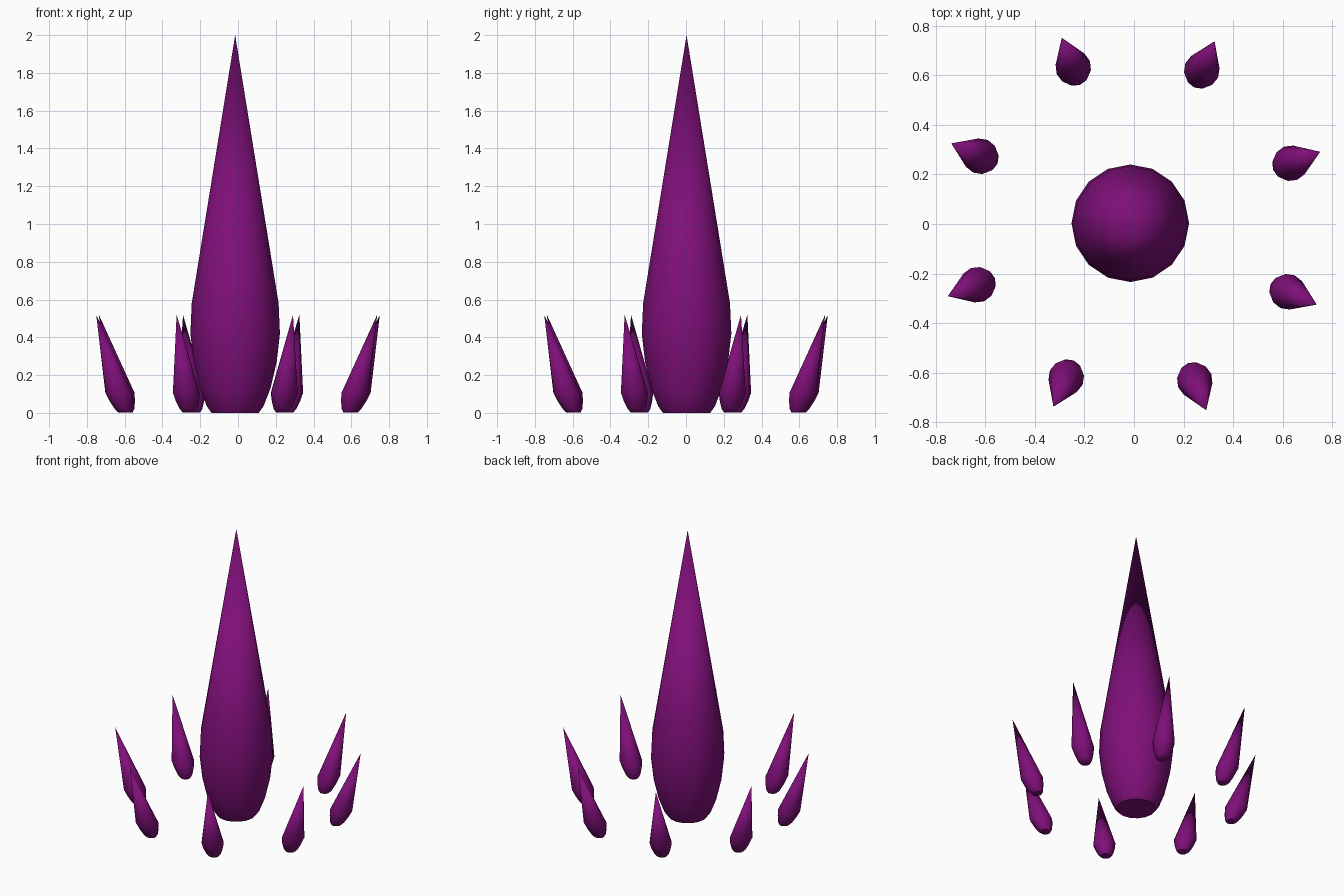
import bpy, bmesh, math
from mathutils import Vector

if "Cube" in bpy.data.objects:
    bpy.data.objects.remove(bpy.data.objects["Cube"])

purple = bpy.data.materials.new("purple")
purple.diffuse_color = (0.21, 0.005, 0.19, 1)
purple.use_nodes = True
purple.node_tree.nodes["Principled BSDF"].inputs["Base Color"].default_value = purple.diffuse_color


def spike(name, profile, sides, base, lean=0.0, angle=0.0):
    """Closed lathe of (radius, z) rings ending in a point; rings shift outward with height."""
    bm = bmesh.new()
    out = Vector((math.cos(angle), math.sin(angle), 0))
    rings = []
    for r, z in profile[:-1]:
        c = Vector(base) + out * lean * z + Vector((0, 0, z))
        rings.append([bm.verts.new(c + Vector((r * math.cos(angle + 2 * math.pi * i / sides),
                                               r * math.sin(angle + 2 * math.pi * i / sides), 0)))
                      for i in range(sides)])
    z = profile[-1][1]
    tip = bm.verts.new(Vector(base) + out * lean * z + Vector((0, 0, z)))
    bm.faces.new(rings[0][::-1])
    for a, b in zip(rings, rings[1:]):
        for i in range(sides):
            j = (i + 1) % sides
            bm.faces.new((a[i], a[j], b[j], b[i]))
    for i in range(sides):
        bm.faces.new((rings[-1][i], rings[-1][(i + 1) % sides], tip))
    me = bpy.data.meshes.new(name)
    bm.to_mesh(me)
    bm.free()
    ob = bpy.data.objects.new(name, me)
    bpy.context.collection.objects.link(ob)
    me.materials.append(purple)
    bpy.ops.object.select_all(action='DESELECT')
    ob.select_set(True)
    bpy.context.view_layer.objects.active = ob
    bpy.ops.object.shade_smooth_by_angle(angle=math.radians(50))
    return ob


# Tall central spike
spike("central_spike",
      [(0.125, 0), (0.15, 0.035), (0.187, 0.13), (0.22, 0.27),
       (0.237, 0.42), (0.23, 0.58), (0, 2.0)],
      16, (-0.015, 0.003, 0))

# Ring of eight small spikes leaning outward
for k in range(8):
    a = math.radians(21.2 + 45 * k)
    spike(f"outer_spike_{k + 1}",
          [(0.033, 0.003), (0.046, 0.02), (0.061, 0.06), (0.072, 0.106), (0, 0.52)],
          12, (0.644 * math.cos(a), 0.644 * math.sin(a), 0), 0.31, a)
